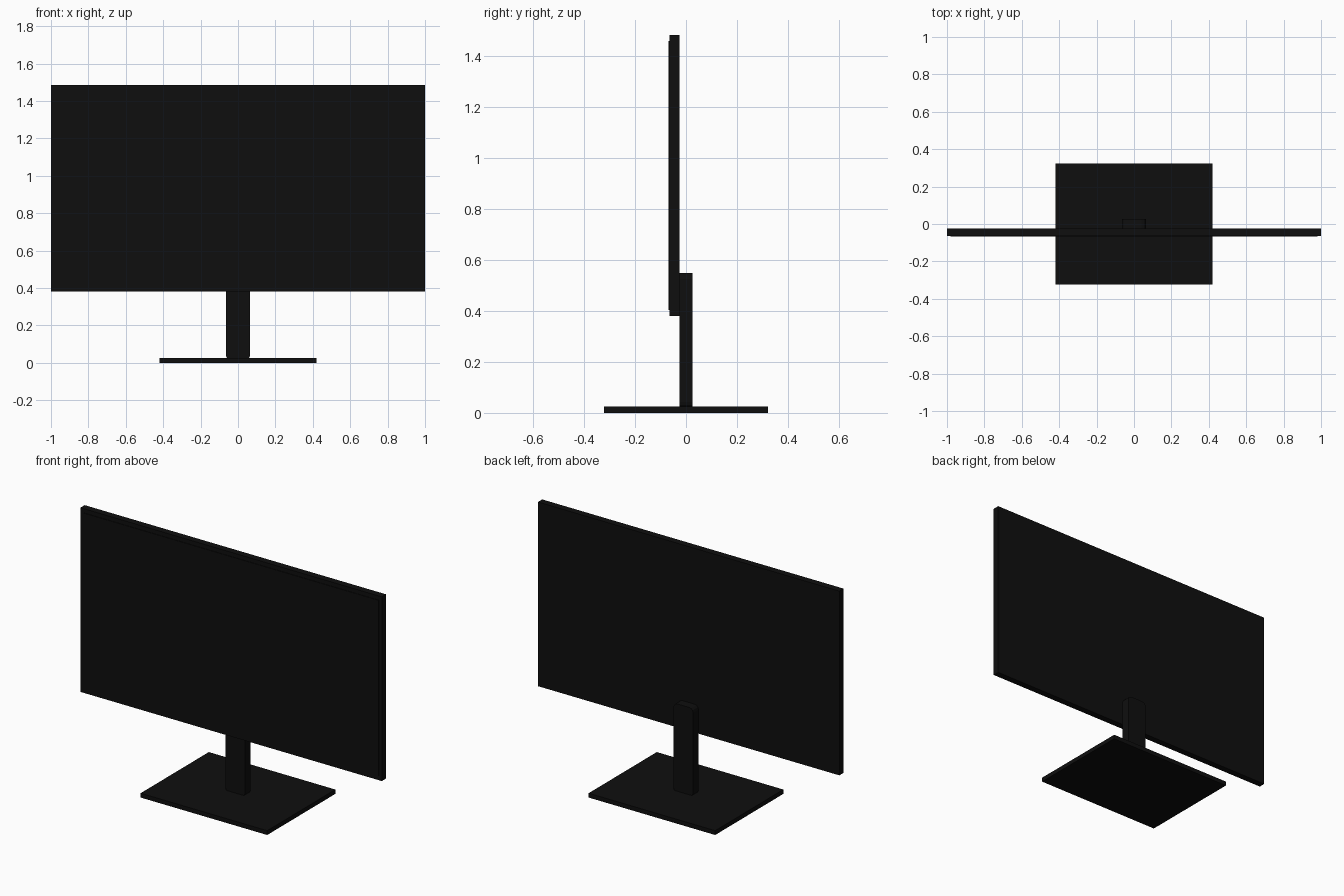
import bpy
import bmesh
from mathutils import Vector

if "Cube" in bpy.data.objects:
    bpy.data.objects.remove(bpy.data.objects["Cube"], do_unlink=True)


def make_material(name, value):
    mat = bpy.data.materials.new(name)
    mat.use_nodes = True
    colour = (value, value, value, 1)
    mat.diffuse_color = colour
    mat.node_tree.nodes["Principled BSDF"].inputs["Base Color"].default_value = colour
    return mat


def box(name, low, high, mat, corner=0):
    """Box between two corners; optionally round the edges that run front to back."""
    low, high = Vector(low), Vector(high)
    size, centre = high - low, (low + high) / 2
    bm = bmesh.new()
    bmesh.ops.create_cube(bm, size=1)
    for v in bm.verts:
        v.co = Vector(a * b for a, b in zip(v.co, size))
    if corner:
        edges = [e for e in bm.edges
                 if abs(e.verts[0].co.y - e.verts[1].co.y) > size.y / 2]
        bmesh.ops.bevel(bm, geom=edges, offset=corner, segments=3,
                        profile=0.5, affect='EDGES')
    mesh = bpy.data.meshes.new(name)
    bm.to_mesh(mesh)
    bm.free()
    mesh.materials.append(mat)
    obj = bpy.data.objects.new(name, mesh)
    obj.location = centre
    bpy.context.collection.objects.link(obj)
    return obj


black = make_material("black plastic", 0.0045)

# Stand: flat foot and upright neck behind the display
box("stand_base", (-0.42, -0.323, 0), (0.42, 0.323, 0.026), black)
box("stand_neck", (-0.065, -0.026, 0.018), (0.065, 0.026, 0.55), black, corner=0.025)

# Display: thin housing with a slightly raised screen
box("display_housing", (-1, -0.065, 0.38), (1, -0.025, 1.485), black)
box("screen_panel", (-0.98, -0.068, 0.405), (0.98, -0.064, 1.46), black)
